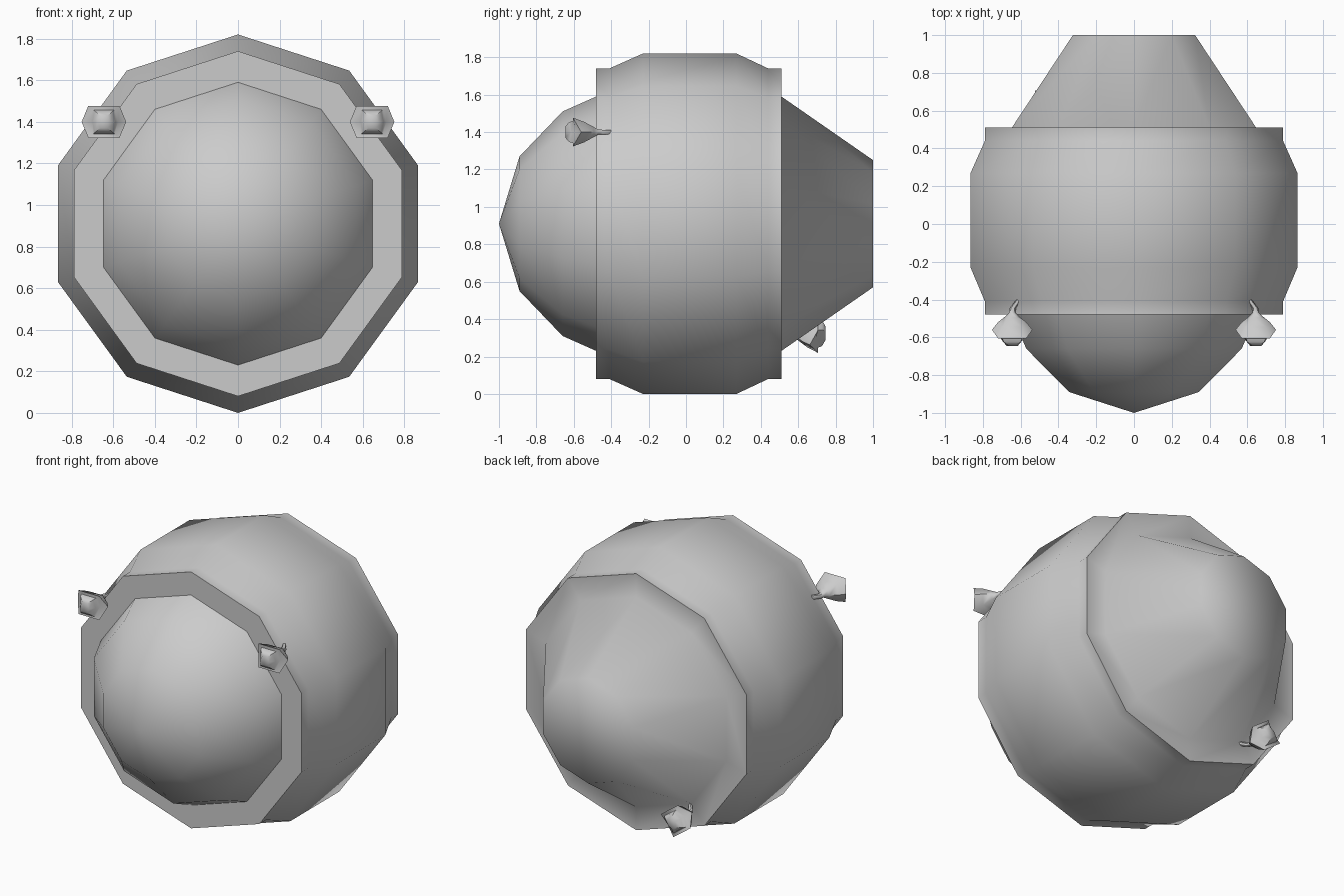
import bpy, bmesh
from math import sin, cos, pi, radians
from mathutils import Matrix, Vector

if "Cube" in bpy.data.objects:
    bpy.data.objects.remove(bpy.data.objects["Cube"])

CZ = 0.91  # height of the hull axis


def loft(name, rings, angle=60):
    """Skin a list of equal-length point rings; single-point rings become tips."""
    bm = bmesh.new()
    loops = [[bm.verts.new(p) for p in ring] for ring in rings]
    for a, b in zip(loops, loops[1:]):
        n = max(len(a), len(b))
        for i in range(n):
            j = (i + 1) % n
            if len(a) == 1:
                bm.faces.new((a[0], b[j], b[i]))
            elif len(b) == 1:
                bm.faces.new((a[i], a[j], b[0]))
            else:
                bm.faces.new((a[i], a[j], b[j], b[i]))
    for end in (loops[0], loops[-1]):
        if len(end) > 2:
            bm.faces.new(end)
    bmesh.ops.recalc_face_normals(bm, faces=bm.faces)
    me = bpy.data.meshes.new(name)
    bm.to_mesh(me)
    bm.free()
    ob = bpy.data.objects.new(name, me)
    bpy.context.collection.objects.link(ob)
    bpy.ops.object.select_all(action='DESELECT')
    ob.select_set(True)
    bpy.context.view_layer.objects.active = ob
    bpy.ops.object.shade_smooth_by_angle(angle=radians(angle))
    return ob


def decagon(y, r):
    if r == 0:
        return [(0, y, CZ)]
    return [(r * sin(i * pi / 5), y, CZ + r * cos(i * pi / 5)) for i in range(10)]


# hull: front dome, collar, main drum, collar, tapered tail
hull_profile = [(-1, 0), (-0.89, 0.36), (-0.66, 0.60), (-0.48, 0.68),
                (-0.48, 0.83), (-0.41, 0.83), (-0.23, 0.91),
                (0.27, 0.91), (0.44, 0.83), (0.51, 0.83),
                (0.51, 0.68), (1, 0.34)]
loft("hull", [decagon(y, r) for y, r in hull_profile])


def lamp(name, centre, facing, roll, lean):
    """Hexagonal lamp on a thin stem; facing is the y direction it points."""
    # half width, corner x, half height, side depth, corner depth, stem lean
    sections = [(0.030, 0.018, 0.030, 0.235, 0.235, 0),
                (0.055, 0.045, 0.053, 0.205, 0.215, 0),
                (0.068, 0.052, 0.058, 0.180, 0.195, 0),
                (0.107, 0.075, 0.077, 0.150, 0.195, 0),
                (0.075, 0.052, 0.055, 0.110, 0.135, 0),
                (0.040, 0.025, 0.028, 0.082, 0.085, 0),
                (0.017, 0.010, 0.014, 0.060, 0.060, 0),
                (0.017, 0.010, 0.012, 0.035, 0.035, 0.1),
                (0.012, 0.008, 0.012, -0.010, -0.010, 1)]
    turn = Matrix.Rotation(roll, 3, 'Y')
    rings = []
    for w, c, h, ds, dc, k in sections:
        hexa = [(w, ds, 0), (c, dc, h), (-c, dc, h),
                (-w, ds, 0), (-c, dc, -h), (c, dc, -h)]
        rings.append([turn @ Vector((x, facing * d, z)) + Vector(centre)
                      + Vector(lean) * k for x, d, z in hexa])
    return loft(name, rings, 50)


# front pair of lamps and a single one under the tail
for side, label in ((-1, "left"), (1, "right")):
    lamp("front_lamp_" + label, (side * 0.645, -0.41, 1.40), -1, 0,
         (-side * 0.035, 0, 0))
lamp("tail_lamp", (-0.42, 0.512, 0.325), 1, radians(36), (0.035, 0, 0.02))
